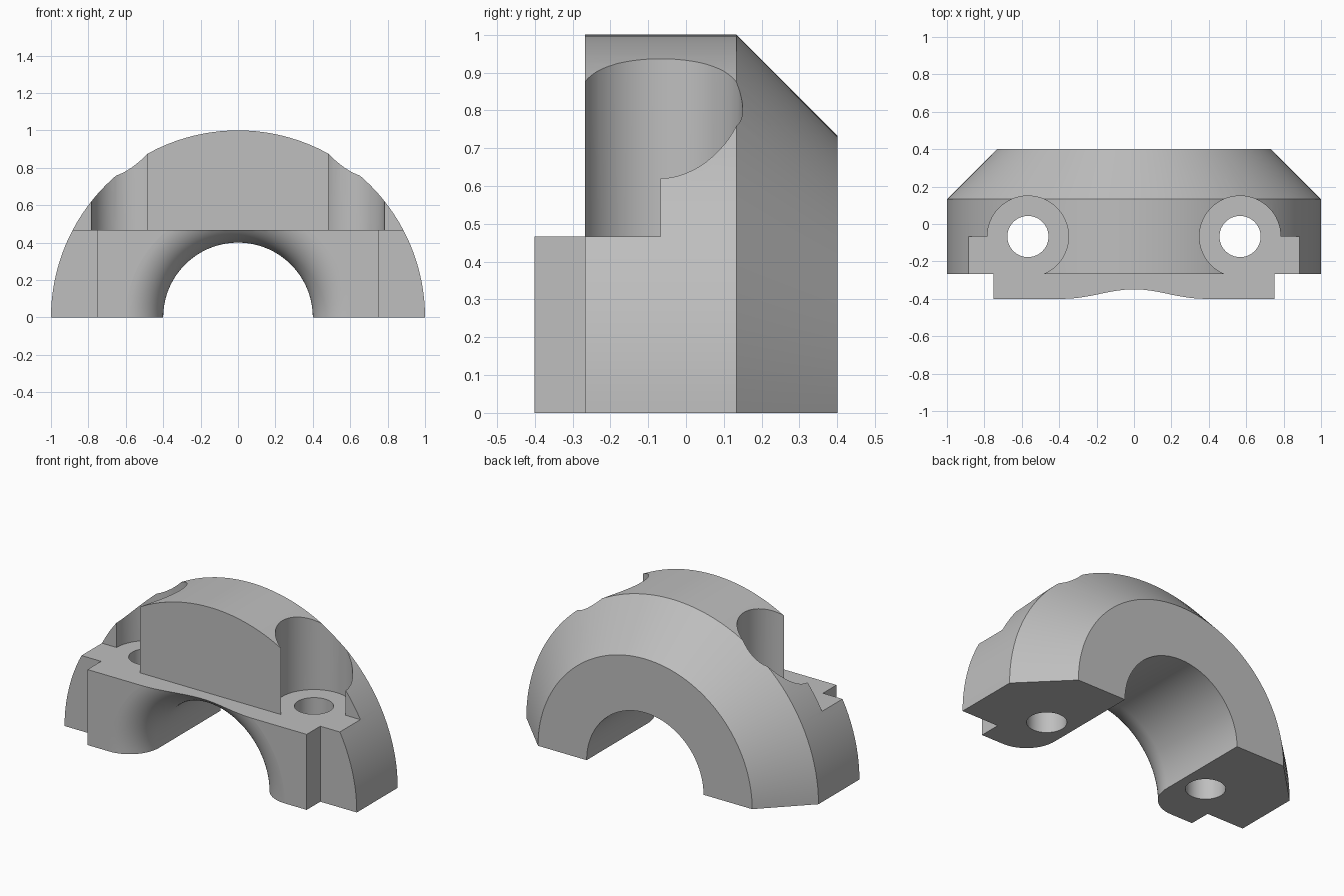
import bpy, bmesh
from math import sin, cos, pi
from mathutils import Matrix, Vector

old = bpy.data.objects.get("Cube")
if old:
    bpy.data.objects.remove(old, do_unlink=True)

STEP = 0.467            # height of the front ledge and bolt seats
FRONT, BACK = -0.4, 0.4
FACE = -0.267           # front face of the arch
BOLT_X, BOLT_Y = 0.567, -0.067


def make(name, bm):
    bmesh.ops.recalc_face_normals(bm, faces=bm.faces)
    mesh = bpy.data.meshes.new(name)
    bm.to_mesh(mesh)
    bm.free()
    ob = bpy.data.objects.new(name, mesh)
    bpy.context.collection.objects.link(ob)
    return ob


def box(name, lo, hi):
    bm = bmesh.new()
    bmesh.ops.create_cube(bm, size=1)
    lo, hi = Vector(lo), Vector(hi)
    for v in bm.verts:
        v.co = (lo + hi) / 2 + v.co * (hi - lo)
    return make(name, bm)


def lathe(name, profile, n):
    """Solid turned about the y axis from (radius, y) points."""
    bm = bmesh.new()
    rings = [[bm.verts.new((r * cos(2 * pi * i / n), y, r * sin(2 * pi * i / n)))
              for i in range(n)] for r, y in profile]
    for a, b in zip(rings, rings[1:]):
        for i in range(n):
            j = (i + 1) % n
            bm.faces.new((a[i], a[j], b[j], b[i]))
    bm.faces.new(rings[0])
    bm.faces.new(rings[-1])
    return make(name, bm)


def rod(name, x, r, z0, z1):
    bm = bmesh.new()
    bmesh.ops.create_cone(bm, cap_ends=True, segments=64, radius1=r, radius2=r,
                          depth=z1 - z0,
                          matrix=Matrix.Translation((x, BOLT_Y, (z0 + z1) / 2)))
    return make(name, bm)


def combine(target, tool, operation):
    mod = target.modifiers.new(tool.name, 'BOOLEAN')
    mod.operation, mod.object, mod.solver = operation, tool, 'EXACT'
    bpy.context.view_layer.objects.active = target
    bpy.ops.object.modifier_apply(modifier=mod.name)
    bpy.data.objects.remove(tool, do_unlink=True)


# Chamfered round body with the front ledge
body = lathe("bearing_cap", [(1, FACE), (1, 0.133), (0.733, BACK)], 128)
combine(body, box("front_ledge", (-0.75, FRONT, -0.2), (0.75, -0.1, STEP)), 'UNION')

# Bore with a rounded front mouth
mouth = [(0.6 - 0.2 * sin(t), -0.2 - 0.2 * cos(t))
         for t in (pi / 2 * i / 16 for i in range(17))]
combine(body, lathe("bore", [(0.6, -0.6)] + mouth + [(0.4, 0.6)], 128), 'DIFFERENCE')

# Flat underside
combine(body, box("underside", (-2, -2, -2), (2, 2, 0)), 'DIFFERENCE')

# Bolt seats, open outer corners and bolt holes
for s in (-1, 1):
    x = s * BOLT_X
    combine(body, rod("bolt_seat", x, 0.217, STEP, 1.5), 'DIFFERENCE')
    xs = sorted((x, s * 1.5))
    combine(body, box("corner", (xs[0], -0.6, STEP), (xs[1], BOLT_Y, 1.5)), 'DIFFERENCE')
    combine(body, rod("bolt_hole", x, 0.11, -0.5, 1.5), 'DIFFERENCE')

# Colour
grey = bpy.data.materials.new("light_grey")
grey.use_nodes = True
colour = (0.52, 0.52, 0.52, 1)
grey.diffuse_color = colour
grey.node_tree.nodes["Principled BSDF"].inputs["Base Color"].default_value = colour
body.data.materials.clear()
body.data.materials.append(grey)
for p in body.data.polygons:
    p.material_index = 0

# Smooth curves, flat planes
bpy.ops.object.select_all(action='DESELECT')
body.select_set(True)
bpy.context.view_layer.objects.active = body
bpy.ops.object.shade_smooth_by_angle(angle=pi / 7)
for p in body.data.polygons:
    if max(abs(c) for c in p.normal) > 0.9999:
        p.use_smooth = False
